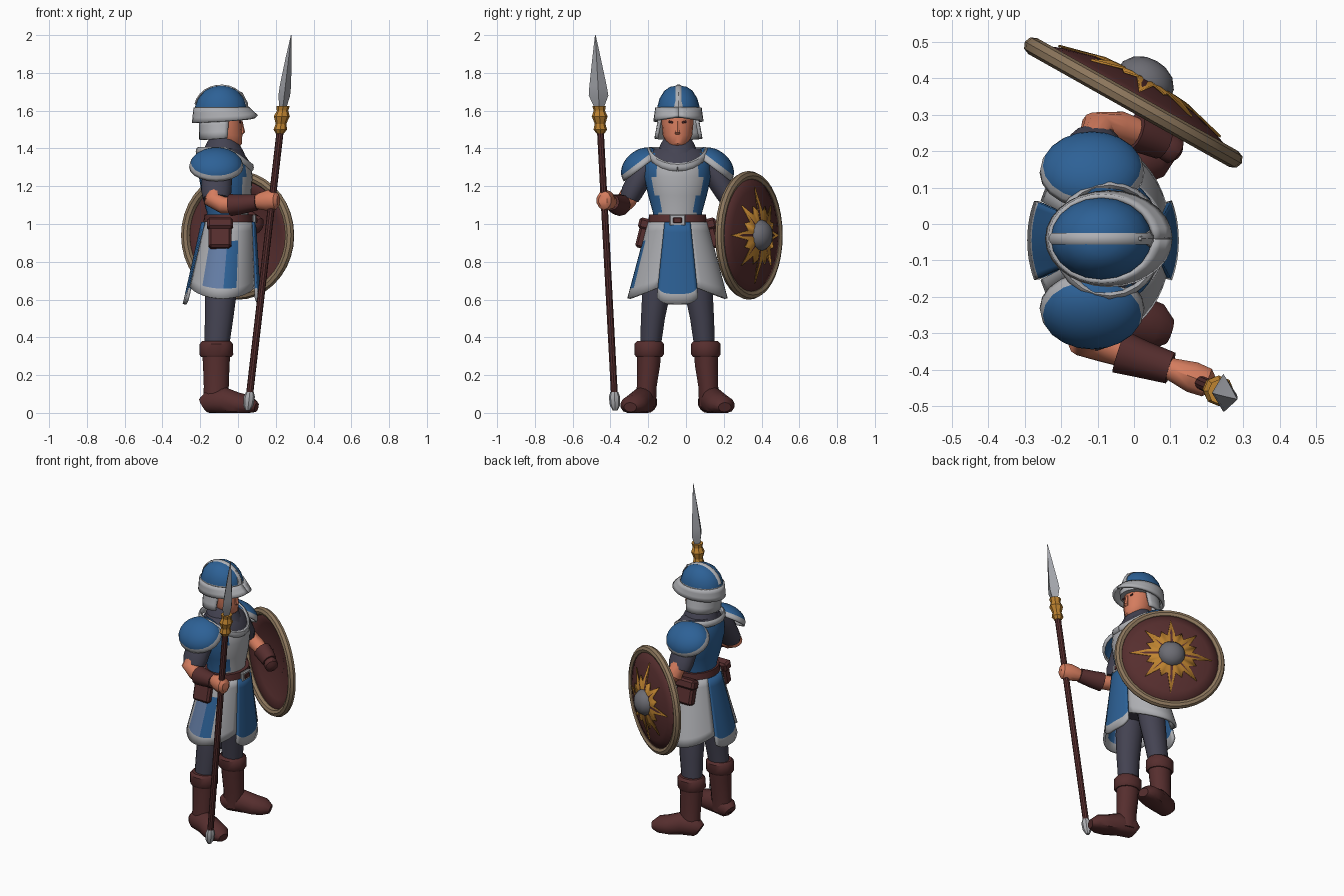
import bpy, bmesh, math
from mathutils import Vector, Matrix

if "Cube" in bpy.data.objects:
    bpy.data.objects.remove(bpy.data.objects["Cube"])

C = -0.045  # body centre line in y; the figure faces +x


def mat(name, r, g, b):
    m = bpy.data.materials.new(name)
    lin = [((c / 255 + 0.055) / 1.055) ** 2.4 for c in (r, g, b)]
    m.diffuse_color = (*lin, 1)
    m.use_nodes = True
    m.node_tree.nodes["Principled BSDF"].inputs["Base Color"].default_value = m.diffuse_color
    return m


BLUE = mat("blue cloth", 45, 97, 150)
LIGHT = mat("light grey", 174, 175, 179)
SLATE = mat("dark slate", 68, 67, 82)
SKIN = mat("skin", 212, 124, 94)
BROWN = mat("brown leather", 86, 46, 46)
GOLD = mat("gold", 190, 131, 48)
TAN = mat("tan rim", 140, 118, 92)
IRON = mat("iron", 108, 108, 115)
STEEL = mat("steel", 162, 164, 170)
PALE = mat("pale blue", 100, 125, 165)


def make(name, bm, mats, rule=None, closed=True, thick=0, angle=40):
    """Turn a bmesh into a smooth-by-angle object; rule(face) gives the material index."""
    if closed:
        bmesh.ops.recalc_face_normals(bm, faces=bm.faces)
    bm.normal_update()
    if rule:
        for f in bm.faces:
            f.material_index = int(rule(f))
    me = bpy.data.meshes.new(name)
    bm.to_mesh(me)
    bm.free()
    ob = bpy.data.objects.new(name, me)
    bpy.context.collection.objects.link(ob)
    for m in mats:
        me.materials.append(m)
    bpy.ops.object.select_all(action='DESELECT')
    ob.select_set(True)
    bpy.context.view_layer.objects.active = ob
    bpy.ops.object.shade_smooth_by_angle(angle=math.radians(angle))
    if thick:
        s = ob.modifiers.new("thickness", 'SOLIDIFY')
        s.thickness, s.offset = thick, 0
    return ob


def tube(name, rings, mats, n=14, ref=(1, 0, 0), flat=False, rule=None, floor=False, angle=40):
    """Loft ellipses: rings of (x, y, z, ra, rb); ra lies along ref."""
    mats = mats if isinstance(mats, list) else [mats]
    bm = bmesh.new()
    pts = [Vector(r[:3]) for r in rings]
    rows = []
    for i, r in enumerate(rings):
        t = Vector((0, 0, 1)) if flat else (pts[min(i + 1, len(pts) - 1)] - pts[max(i - 1, 0)]).normalized()
        a = Vector(ref)
        a = (a - t * a.dot(t)).normalized()
        b = t.cross(a)
        row = []
        for k in range(n):
            w = 2 * math.pi * k / n
            p = pts[i] + a * r[3] * math.cos(w) + b * r[4] * math.sin(w)
            if floor:
                p.z = max(p.z, 0)
            row.append(bm.verts.new(p))
        rows.append(row)
    for r0, r1 in zip(rows, rows[1:]):
        for k in range(n):
            bm.faces.new((r0[k], r0[(k + 1) % n], r1[(k + 1) % n], r1[k]))
    bm.faces.new(rows[0][::-1])
    bm.faces.new(rows[-1])
    return make(name, bm, mats, rule, angle=angle)


def panel(name, a0, a1, top, bot, mats, rise=0, power=2, rule=None, nu=12, nv=8, y0=C, thick=0.016):
    """Curved sheet between two ellipse arcs (cx, rx, ry, z); rule(u, v) gives the material index."""
    bm = bmesh.new()
    g = []
    for j in range(nv + 1):
        v, row = j / nv, []
        for i in range(nu + 1):
            u = i / nu
            w = math.radians(a0 + (a1 - a0) * u)
            cx, rx, ry, z = [p + (q - p) * v for p, q in zip(top, bot)]
            z += rise * v * abs(2 * u - 1) ** power
            row.append(bm.verts.new((cx + rx * math.cos(w), y0 + ry * math.sin(w), z)))
        g.append(row)
    for j in range(nv):
        for i in range(nu):
            f = bm.faces.new((g[j][i], g[j + 1][i], g[j + 1][i + 1], g[j][i + 1]))
            f.material_index = int(rule((i + .5) / nu, (j + .5) / nv)) if rule else 0
    return make(name, bm, mats, closed=False, thick=thick)


def box(name, loc, size, m, rx=0, bevel=0.012):
    bm = bmesh.new()
    bmesh.ops.create_cube(bm, size=1)
    bmesh.ops.scale(bm, vec=size, verts=bm.verts)
    bmesh.ops.bevel(bm, geom=bm.edges[:], offset=bevel, segments=1, affect='EDGES')
    bm.transform(Matrix.Translation(loc) @ Matrix.Rotation(rx, 4, 'X'))
    return make(name, bm, [m], angle=30)


# Torso with a light breastplate in front, dark scooped collar, neckline trim
def torso_rule(f):
    p = f.calc_center_median()
    if p.z > 1.375 or (p.x > -.05 and p.z > 1.32 and abs(p.y - C) < .12):
        return 2
    return p.x > -.05 and abs(p.y - C) < (.1 if p.z < 1.2 else .12)


tube("torso", [(-.055, C, .98, .115, .135), (-.055, C, 1.06, .11, .13), (-.06, C, 1.15, .13, .155),
               (-.065, C, 1.25, .142, .178), (-.07, C, 1.32, .137, .175), (-.08, C, 1.375, .11, .15),
               (-.085, C, 1.4, .09, .12)],
     [BLUE, LIGHT, SLATE], n=28, flat=True, rule=torso_rule)
tube("collar", [(-.075, C, 1.34, .125, .125), (-.08, C, 1.385, .108, .108), (-.08, C, 1.43, .085, .088),
                (-.08, C, 1.46, .068, .068)], SLATE, flat=True)
trim = []
for i in range(25):
    w = 2 * math.pi * i / 24
    trim.append((-.07 + .142 * math.cos(w), C + .152 * math.sin(w),
                 1.385 - .085 * max(0, math.cos(w)) ** 1.2, .022, .012))
tube("neckline_trim", trim, LIGHT, n=8, ref=(0, 0, 1))

# Belt, buckle, pouches
tube("belt", [(-.05, C, .99, .136, .158), (-.05, C, 1.05, .128, .15)], BROWN, n=24, flat=True)
box("buckle", (.086, C, 1.02), (.02, .085, .06), LIGHT, bevel=.006)
box("buckle_centre", (.092, C, 1.02), (.02, .045, .03), BROWN, bevel=.004)
for s in (-1, 1):
    box("pouch", (-.095, C + s * .18, .94), (.12, .06, .14), BROWN, s * .25)
    box("pouch_flap", (-.095, C + s * .172, 1.0), (.138, .068, .06), BROWN, s * .25)

# Skirt panels: blue front and back, light sides with one pale patch
edge = lambda u, v: v > .88
TOP = (-.05, .13, .15, 1.01)
for nm, mid in (("front", 0), ("back", 180)):
    panel("skirt_" + nm, mid - 25, mid + 25, (-.05, .137, .157, 1.01), (-.085, .2, .255, .575),
          [BLUE, LIGHT], rise=.035, power=4, rule=edge)
for s in (-1, 1):
    patch = lambda u, v: (s < 0 and .3 < v < .85) * ((.48 < u < .76) + 2 * (.36 < u < .48))
    panel("skirt_side", s * 22, s * 156, TOP, (-.085, .18, .258, .605), [LIGHT, PALE, BLUE],
          rise=.06, rule=patch, nu=18)
tube("hips", [(-.085, C, .72, .1, .15), (-.07, C, .85, .11, .15), (-.055, C, 1.0, .11, .13)], SLATE, flat=True)

# Legs, boots and shoulder pads on both sides
for s in (-1, 1):
    Y = lambda d: C + s * d
    tube("leg", [(-.08, Y(.075), .88, .09, .08), (-.09, Y(.11), .65, .085, .078), (-.1, Y(.13), .5, .075, .065),
                 (-.115, Y(.145), .33, .065, .055)], SLATE, flat=True)
    tube("boot_shaft", [(-.12, Y(.168), .03, .065, .055), (-.115, Y(.163), .14, .066, .054),
                        (-.115, Y(.153), .25, .07, .062), (-.115, Y(.15), .33, .075, .066)], BROWN, flat=True)
    tube("boot_cuff", [(-.115, Y(.151), .295, .08, .07), (-.115, Y(.15), .31, .09, .08),
                       (-.115, Y(.15), .365, .088, .08), (-.115, Y(.15), .38, .075, .066)], BROWN, flat=True)
    tube("boot_foot", [(-.185, Y(.16), .04, .04, .04), (-.16, Y(.165), .055, .06, .06),
                       (-.07, Y(.19), .06, .075, .064), (.0, Y(.218), .045, .062, .072),
                       (.06, Y(.238), .04, .052, .068), (.098, Y(.25), .03, .026, .035)],
         BROWN, ref=(0, 0, 1), floor=True)
    bm = bmesh.new()
    bmesh.ops.create_uvsphere(bm, u_segments=20, v_segments=18, radius=1)
    bmesh.ops.delete(bm, geom=[v for v in bm.verts if v.co.z < -.1], context='VERTS')
    for f in bm.faces:
        f.material_index = int(f.calc_center_median().z < .3)
    bm.transform(Matrix.Translation((-.115, Y(.185), 1.3)) @ Matrix.Rotation(-s * .65, 4, 'X')
                 @ Matrix.Diagonal((.138, .118, .088, 1)))
    make("shoulder_pad", bm, [BLUE, LIGHT], closed=False, thick=.012)

# Spear arm
tube("spear_sleeve", [(-.1, -.16, 1.34, .07, .055), (-.11, -.23, 1.27, .08, .065), (-.115, -.285, 1.17, .08, .06),
                      (-.115, -.3, 1.135, .07, .052)], SLATE)
tube("spear_forearm", [(-.115, -.28, 1.19, .05, .045), (-.13, -.315, 1.125, .05, .055), (-.08, -.335, 1.1, .045, .045),
                       (-.02, -.355, 1.1, .045, .04), (.1, -.395, 1.115, .032, .03)], SKIN, ref=(.3, 0, 1))
tube("spear_bracer", [(-.04, -.35, 1.1, .058, .06), (.02, -.37, 1.105, .052, .052), (.1, -.395, 1.115, .042, .044)],
     BROWN, ref=(0, 0, 1), n=12)
tube("spear_hand", [(.08, -.39, 1.115, .03, .028), (.115, -.403, 1.12, .045, .035), (.16, -.42, 1.125, .055, .045),
                    (.2, -.435, 1.125, .05, .042), (.215, -.44, 1.125, .03, .025)], SKIN, ref=(0, 0, 1), n=10)
# Shield arm
tube("shield_sleeve", [(-.1, .08, 1.34, .07, .055), (-.11, .15, 1.27, .08, .065), (-.11, .21, 1.17, .08, .06),
                       (-.11, .225, 1.135, .07, .052)], SLATE)
tube("shield_forearm", [(-.11, .21, 1.19, .05, .045), (-.1, .26, 1.11, .05, .05), (-.04, .265, 1.07, .045, .045),
                        (.07, .23, 1.02, .034, .034)], SKIN, ref=(.3, 0, 1))
tube("shield_bracer", [(.0, .255, 1.05, .058, .055), (.04, .24, 1.03, .054, .052), (.08, .22, 1.01, .046, .045)],
     BROWN, ref=(0, 0, 1), n=12)
tube("shield_grip", [(.07, .228, 1.015, .032, .03), (.09, .215, 1.0, .05, .042), (.11, .2, .99, .045, .04),
                     (.122, .192, .985, .02, .02)], BROWN, ref=(0, 0, 1), n=10)

# Head, nose and eyes
tube("head", [(-.045, C, 1.405, .045, .035), (-.052, C, 1.425, .072, .058), (-.065, C, 1.47, .088, .078),
              (-.07, C, 1.53, .09, .084), (-.075, C, 1.6, .09, .084)], SKIN, n=16, flat=True)
tube("nose", [(.016, C, 1.545, .008, .01), (.02, C, 1.485, .018, .016), (.012, C, 1.47, .008, .012)],
     SKIN, n=6, flat=True)
for s in (-1, 1):
    box("eye", (.012, C + s * .036, 1.54), (.009, .024, .011), BROWN, s * .2, bevel=.002)

# Helmet: dome, brim, neck guard, crest
HY = -.04
tube("helmet_dome", [(-.09, HY, 1.56, .138, .112), (-.09, HY, 1.62, .138, .112), (-.09, HY, 1.665, .122, .1),
                     (-.09, HY, 1.705, .088, .075), (-.09, HY, 1.726, .045, .045), (-.09, HY, 1.732, .012, .012)],
     [BLUE, LIGHT], n=20, flat=True, rule=lambda f: f.calc_center_median().z < 1.6)
panel("helmet_brim", 0, 360, (-.088, .14, .115, 1.615), (-.068, .168, .125, 1.535), [LIGHT],
      rise=.035, nu=28, nv=3, y0=HY)
panel("neck_guard", 72, 288, (-.085, .115, .1, 1.56), (-.09, .107, .12, 1.445), [LIGHT], rise=.01, nu=20, nv=3, y0=HY)
crest = [(-.09 + .138 * math.cos(w), HY, 1.61 + .122 * math.sin(w), .016, .007)
         for w in [math.pi * (.02 + .92 * i / 12) for i in range(13)]]
tube("helmet_crest", crest, LIGHT, n=6, ref=(0, 1, 0))
tube("brow_point", [(.035, HY, 1.59, .022, .034), (.035, HY, 1.64, .018, .022), (.015, HY, 1.7, .006, .005)],
     LIGHT, n=6, flat=True)


# Spear along a leaning axis
def spear(name, sections, m, n):
    tube(name, [(.05 + .116 * z, -.374 - .053 * z, z, a, b) for z, a, b in sections], m, n=n, flat=True, angle=25)


spear("spear_shaft", [(.05, .019, .019), (1.55, .019, .019)], BROWN, 10)
spear("spear_butt", [(.012, .012, .012), (.04, .027, .027), (.085, .03, .03), (.11, .021, .021)], LIGHT, 8)
spear("spear_collar", [(1.48, .022, .022), (1.5, .036, .036), (1.53, .028, .028), (1.57, .042, .042),
                       (1.6, .03, .03), (1.625, .036, .036)], GOLD, 8)
spear("spear_blade", [(1.61, .018, .022), (1.68, .031, .052), (1.73, .03, .046), (1.88, .016, .022),
                      (2.0, .002, .002)], STEEL, 4)

# Round shield, built facing local +z then turned outward
n = Vector((.49, .872, 0)).normalized()
u = Vector((0, 0, 1)).cross(n)
SH = Matrix.Translation((-.002, .333, .94)) @ Matrix((u, Vector((0, 0, 1)), n)).transposed().to_4x4()
height = lambda r: .07 * (1 - (r / .32) ** 2)


def spin(name, profile, m, steps=36, thick=0):
    bm = bmesh.new()
    vs = [bm.verts.new((r, 0, z)) for r, z in profile]
    es = [bm.edges.new(p) for p in zip(vs, vs[1:])]
    bmesh.ops.spin(bm, geom=vs + es, cent=(0, 0, 0), axis=(0, 0, 1), angle=2 * math.pi, steps=steps)
    bmesh.ops.remove_doubles(bm, verts=bm.verts, dist=1e-5)
    bm.transform(SH)
    return make(name, bm, [m], thick=thick)


spin("shield_face", [(r, height(r)) for r in (0, .08, .16, .24, .32)], BROWN, thick=.01)
spin("shield_rim", [(.316 + .025 * math.cos(w), .025 * math.sin(w))
                    for w in [2 * math.pi * i / 8 for i in range(9)]], TAN)
spin("shield_boss", [(.082, .06), (.08, .085), (.06, .112), (.03, .127), (0, .131)], IRON, 20)

# Sun emblem: alternating long and short rays laid on the dome
bm = bmesh.new()
hub = bm.verts.new((0, 0, height(0)))
ring = []
for i in range(32):
    r = (.255 if i % 8 == 0 else .225 if i % 4 == 0 else .165) if i % 2 == 0 else .13
    w = 2 * math.pi * i / 32
    ring.append(bm.verts.new((r * math.cos(w), r * math.sin(w), height(r) + .003)))
for i in range(32):
    bm.faces.new((hub, ring[i], ring[(i + 1) % 32]))
bm.transform(SH @ Matrix.Translation((0, 0, .007)))
make("sun_emblem", bm, [GOLD], closed=False, thick=.006)
